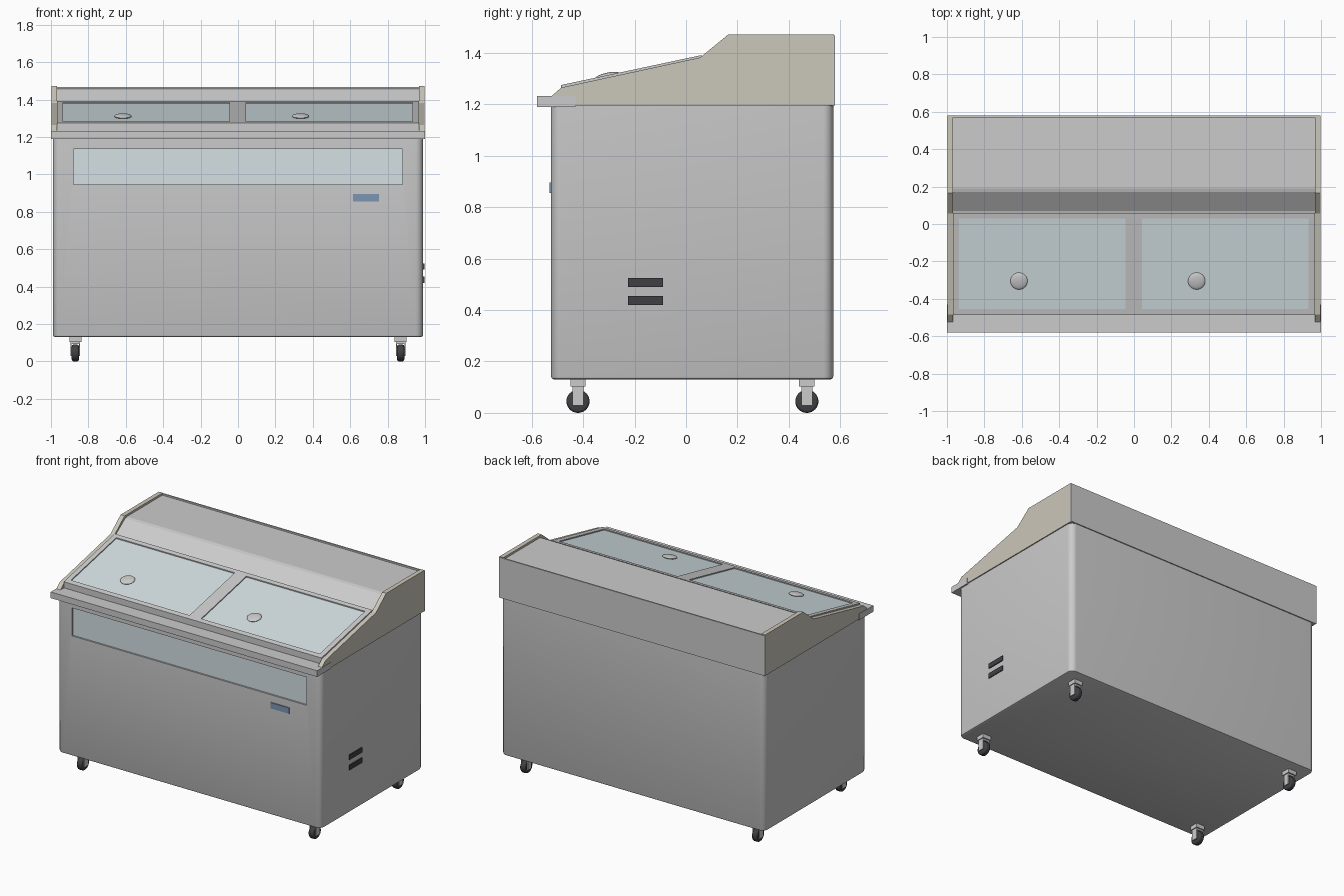
import bpy, bmesh, math
from mathutils import Matrix

if "Cube" in bpy.data.objects:
    bpy.data.objects.remove(bpy.data.objects["Cube"])


def material(name, rgb):
    m = bpy.data.materials.new(name)
    m.diffuse_color = (*rgb, 1)
    m.use_nodes = True
    m.node_tree.nodes["Principled BSDF"].inputs["Base Color"].default_value = m.diffuse_color
    return m


BEIGE = material("beige", (0.60, 0.57, 0.49))
GLASS = material("pale_glass", (0.66, 0.75, 0.78))
LIGHT = material("light_trim", (0.66, 0.67, 0.68))
DARK = material("dark", (0.05, 0.05, 0.06))
BLUE = material("blue_display", (0.20, 0.30, 0.45))


def finish(name, bm, mat=None, smooth=False):
    bmesh.ops.recalc_face_normals(bm, faces=bm.faces[:])
    me = bpy.data.meshes.new(name)
    bm.to_mesh(me)
    bm.free()
    ob = bpy.data.objects.new(name, me)
    bpy.context.collection.objects.link(ob)
    if mat:
        me.materials.append(mat)
    if smooth:
        bpy.ops.object.select_all(action='DESELECT')
        ob.select_set(True)
        bpy.context.view_layer.objects.active = ob
        bpy.ops.object.shade_smooth_by_angle(angle=math.radians(35))
    return ob


def box_mesh(x, y, z):
    bm = bmesh.new()
    bmesh.ops.create_cube(bm, size=1)
    for v in bm.verts:
        v.co = [r[0] + (c + 0.5) * (r[1] - r[0]) for c, r in zip(v.co, (x, y, z))]
    return bm


def box(name, x, y, z, mat=None):
    return finish(name, box_mesh(x, y, z), mat)


def slope(y):
    return 1.272 + 0.213 * (y + 0.49)


def slope_box(name, x, y, z, mat=None):
    # box whose z range is measured from the sloping lid plane
    bm = box_mesh(x, y, z)
    for v in bm.verts:
        v.co.z += slope(v.co.y)
    return finish(name, bm, mat)


def extrude_x(name, profile, x0, x1, mat=None):
    bm = bmesh.new()
    face = bm.faces.new([bm.verts.new((x0, y, z)) for y, z in profile])
    ext = bmesh.ops.extrude_face_region(bm, geom=[face])
    for v in ext["geom"]:
        if isinstance(v, bmesh.types.BMVert):
            v.co.x = x1
    return finish(name, bm, mat)


# Cabinet with rounded upright corners, small bottom bevel, window recess
bm = box_mesh((-0.99, 0.99), (-0.525, 0.573), (0.13, 1.195))
upright = [e for e in bm.edges if abs(e.verts[0].co.z - e.verts[1].co.z) > 0.5]
bmesh.ops.bevel(bm, geom=upright, offset=0.04, segments=8, profile=0.5, affect='EDGES')
rim = [e for e in bm.edges if all(v.co.z < 0.14 for v in e.verts)]
bmesh.ops.bevel(bm, geom=rim, offset=0.012, segments=2, profile=0.5, affect='EDGES')
cabinet = finish("cabinet", bm, None, True)
cutter = box("window_cutter", (-0.88, 0.88), (-0.6, -0.508), (0.945, 1.135))
cutter.hide_render = True
cutter.hide_viewport = True
cut = cabinet.modifiers.new("window_recess", 'BOOLEAN')
cut.object = cutter
cut.solver = 'EXACT'
box("front_window", (-0.88, 0.88), (-0.514, -0.505), (0.945, 1.135), GLASS)

# Display and side vents
box("display", (0.615, 0.755), (-0.531, -0.52), (0.855, 0.895), BLUE)
for i, z in enumerate((0.42, 0.49)):
    box(f"vent_{i}", (0.98, 0.996), (-0.225, -0.09), (z, z + 0.034), DARK)

# Top housing and back panel
extrude_x("top_housing", [(-0.485, 1.19), (-0.485, slope(-0.485) - 0.012),
                          (0.058, slope(0.058) - 0.012), (0.07, 1.38), (0.17, 1.452),
                          (0.19, 1.458), (0.572, 1.458), (0.572, 1.19)], -0.97, 0.97)
box("back_panel", (-0.998, 0.998), (0.57, 0.58), (1.195, 1.468))

# Beige side panels
for side, s in (("left", -1), ("right", 1)):
    extrude_x(side + "_panel", [(-0.525, 1.195), (-0.525, 1.23), (-0.485, 1.265),
                                (0.055, 1.382), (0.165, 1.472), (0.575, 1.472),
                                (0.575, 1.195)], s * 0.967, s * 0.997, BEIGE)
    box(side + "_rail_end", sorted((s * 0.962, s)), (-0.575, -0.43), (1.19, 1.232), LIGHT)

# Front rail
box("front_rail", (-1, 1), (-0.58, -0.48), (1.19, 1.232), LIGHT)

# Lid frame bars, glass lids, knobs
for n, y in (("front", (-0.487, -0.455)), ("back", (0.03, 0.06))):
    slope_box(n + "_frame_bar", (-0.967, 0.967), y, (-0.014, 0.002), LIGHT)
for i, x in enumerate(((-0.967, -0.935), (-0.045, 0.042), (0.932, 0.967))):
    slope_box(f"frame_divider_{i}", x, (-0.455, 0.03), (-0.014, 0.002), LIGHT)
for n, x, kx in (("left", (-0.935, -0.045), -0.615), ("right", (0.042, 0.932), 0.335)):
    slope_box(n + "_lid", x, (-0.455, 0.03), (-0.014, -0.005), GLASS)
    bm = bmesh.new()
    bmesh.ops.create_uvsphere(bm, u_segments=32, v_segments=16, radius=0.046)
    bmesh.ops.scale(bm, vec=(1, 1, 0.25), verts=bm.verts)
    bmesh.ops.rotate(bm, matrix=Matrix.Rotation(math.atan(0.213), 3, 'X'), verts=bm.verts)
    bmesh.ops.translate(bm, vec=(kx, -0.305, slope(-0.305)), verts=bm.verts)
    finish(n + "_lid_knob", bm, None, True)

# Casters: plate, stem, fork arms and wheel
for sx in (-1, 1):
    for n, cy in (("front", -0.42), ("back", 0.47)):
        cx = sx * 0.87
        tag = n + ("_left" if sx < 0 else "_right") + "_caster"
        box(tag + "_plate", (cx - 0.032, cx + 0.032), (cy - 0.03, cy + 0.03), (0.103, 0.132), LIGHT)
        box(tag + "_bridge", (cx - 0.026, cx + 0.026), (cy - 0.021, cy + 0.021), (0.092, 0.105), LIGHT)
        for k in (-1, 1):
            ax = cx + k * 0.023
            box(f"{tag}_arm_{k}", (ax - 0.003, ax + 0.003), (cy - 0.021, cy + 0.021), (0.028, 0.105), LIGHT)
        bm = bmesh.new()
        bmesh.ops.create_cone(bm, cap_ends=True, segments=32, radius1=0.045, radius2=0.045, depth=0.038,
                              matrix=Matrix.Translation((cx, cy, 0.045)) @ Matrix.Rotation(math.pi / 2, 4, 'Y'))
        caps = [e for f in bm.faces if len(f.verts) > 4 for e in f.edges]
        bmesh.ops.bevel(bm, geom=caps, offset=0.01, segments=3, profile=0.5, affect='EDGES')
        finish(tag + "_wheel", bm, DARK, True)
